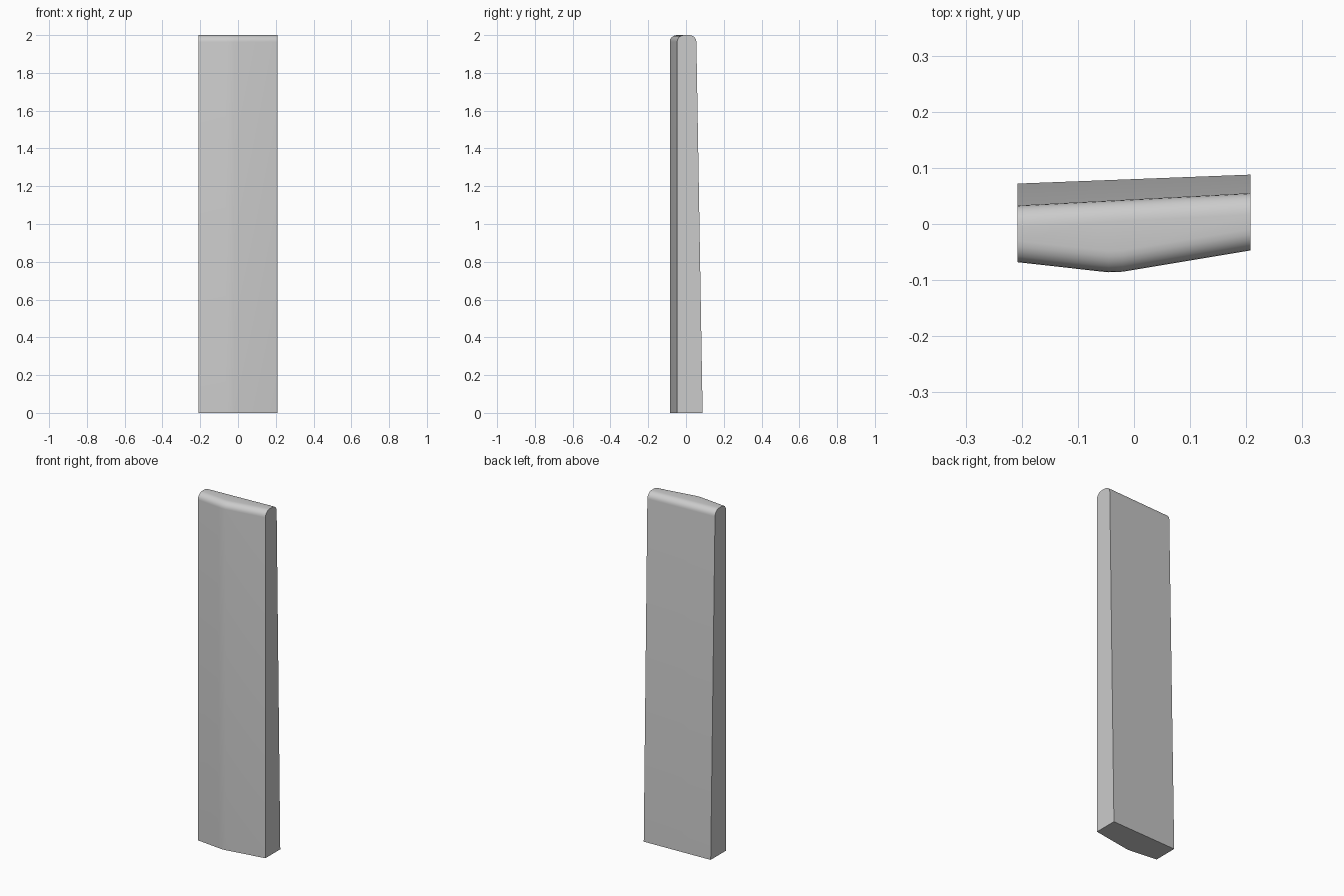
import bpy, bmesh
from math import sin, cos, pi

if "Cube" in bpy.data.objects:
    bpy.data.objects.remove(bpy.data.objects["Cube"])

X0, X1 = -0.208, 0.208
H, RY, RZ, N = 2.0, 0.038, 0.036, 6

# Front outline seen from above: shallow ridge left of centre
FRONT = [(X0, -0.068), (-0.065, -0.084), (-0.045, -0.086),
         (-0.02, -0.085), (X1, -0.047)]


def side_profile(x, front):
    """Closed y-z section: upright front, rounded crown, leaning back."""
    t = (x - X0) / (X1 - X0)
    foot = 0.072 + 0.016 * t
    top = 0.033 + 0.022 * t
    pts = [(front, 0)]
    for i in range(N + 1):
        a = pi / 2 * i / N
        pts.append((front + RY * (1 - cos(a)), H - RZ * (1 - sin(a))))
    for i in range(N + 1):
        a = pi / 2 * (1 - i / N)
        pts.append((top - RY * (1 - cos(a)), H - RZ * (1 - sin(a))))
    pts.append((foot, 0))
    return pts


# Slab lofted through the side profiles
bm = bmesh.new()
rings = [[bm.verts.new((x, y, z)) for y, z in side_profile(x, f)]
         for x, f in FRONT]
for a, b in zip(rings, rings[1:]):
    for i in range(len(a)):
        j = (i + 1) % len(a)
        bm.faces.new((a[i], a[j], b[j], b[i]))
bm.faces.new(rings[0])
bm.faces.new(rings[-1])
bmesh.ops.recalc_face_normals(bm, faces=bm.faces[:])

mesh = bpy.data.meshes.new("standing_slab")
bm.to_mesh(mesh)
bm.free()
slab = bpy.data.objects.new("standing_slab", mesh)
bpy.context.collection.objects.link(slab)

# Soft crown and ridge, crisp side edges
bpy.context.view_layer.objects.active = slab
slab.select_set(True)
bpy.ops.object.shade_smooth_by_angle(angle=pi / 6)
